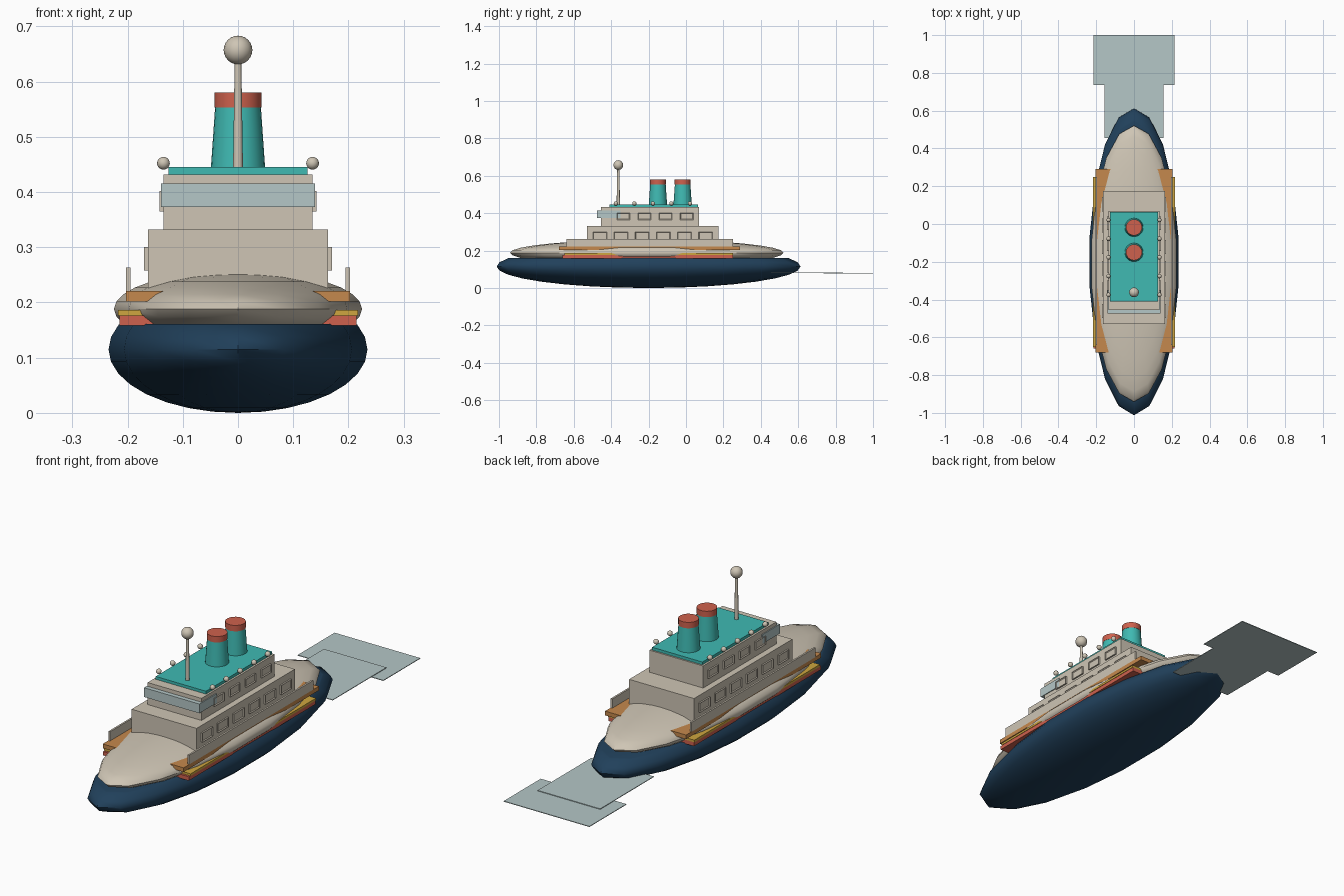
import bpy, bmesh, math
from mathutils import Matrix, Vector

old = bpy.data.objects.get("Cube")
if old:
    bpy.data.objects.remove(old, do_unlink=True)


def material(name, rgb):
    mat = bpy.data.materials.new(name)
    mat.use_nodes = True
    mat.diffuse_color = (*rgb, 1)
    for node in mat.node_tree.nodes:
        if node.type == 'BSDF_PRINCIPLED':
            node.inputs["Base Color"].default_value = (*rgb, 1)
    return mat


navy = material("navy", (0.015, 0.052, 0.105))
cream = material("cream", (0.62, 0.56, 0.46))
teal = material("teal", (0.05, 0.49, 0.45))
red = material("coral_red", (0.62, 0.12, 0.075))
wood = material("wood", (0.56, 0.25, 0.075))
yellow = material("yellow", (0.62, 0.38, 0.05))
glass = material("pale_blue", (0.46, 0.57, 0.57))


def finish(name, bm, mat, smooth=False):
    mesh = bpy.data.meshes.new(name)
    bmesh.ops.recalc_face_normals(bm, faces=bm.faces)
    bm.to_mesh(mesh)
    bm.free()
    mesh.materials.append(mat)
    obj = bpy.data.objects.new(name, mesh)
    bpy.context.collection.objects.link(obj)
    if smooth:
        bpy.ops.object.select_all(action='DESELECT')
        obj.select_set(True)
        bpy.context.view_layer.objects.active = obj
        bpy.ops.object.shade_smooth_by_angle(angle=math.radians(40))
    return obj


def box(name, mat, x, y, z):
    """Box from (low, high) ranges on each axis."""
    bm = bmesh.new()
    bmesh.ops.create_cube(bm, size=1)
    for v in bm.verts:
        v.co = Vector(r[0] if c < 0 else r[1] for c, r in zip(v.co, (x, y, z)))
    return finish(name, bm, mat)


def slab(name, mat, half, y, z):
    return box(name, mat, (-half, half), y, z)


def ball(name, mat, centre, radius):
    bm = bmesh.new()
    bmesh.ops.create_uvsphere(bm, u_segments=16, v_segments=12, radius=radius)
    bmesh.ops.translate(bm, verts=bm.verts, vec=centre)
    return finish(name, bm, mat, True)


def tube(name, mat, y, z0, z1, r0, r1, sides=24):
    bm = bmesh.new()
    bmesh.ops.create_cone(bm, cap_ends=True, segments=sides,
                          radius1=r0, radius2=r1, depth=z1 - z0)
    bmesh.ops.translate(bm, verts=bm.verts, vec=(0, y, (z0 + z1) / 2))
    return finish(name, bm, mat, True)


def ellipsoid(name, mat, centre, half, cut=None):
    """Stretched sphere with blunt ends, optionally sliced flat on top."""
    bm = bmesh.new()
    bmesh.ops.create_uvsphere(bm, u_segments=18, v_segments=16, radius=1)
    blunt = math.cos(math.pi / 18)
    bmesh.ops.scale(bm, verts=bm.verts, vec=(half[0], half[1] / blunt, half[2]))
    bmesh.ops.translate(bm, verts=bm.verts, vec=centre)
    if cut:
        bmesh.ops.bisect_plane(bm, geom=bm.verts[:] + bm.edges[:] + bm.faces[:],
                               plane_co=(0, 0, cut), plane_no=(0, 0, 1), clear_outer=True)
        bmesh.ops.holes_fill(bm, edges=[e for e in bm.edges if e.is_boundary])
    return finish(name, bm, mat, True)


# Hull and rounded upper body
ellipsoid("hull", navy, (0, -0.2, 0.117), (0.238, 0.8, 0.115), 0.163)
ellipsoid("upper_body", cream, (0, -0.21, 0.19), (0.228, 0.72, 0.07))

# Layered side decks poking out of the upper body
slab("red_band", red, 0.215, (-0.66, 0.25), (0.16, 0.178))
slab("yellow_band", yellow, 0.217, (-0.65, 0.25), (0.178, 0.188))
slab("promenade_deck", wood, 0.203, (-0.68, 0.29), (0.204, 0.223))

# Cabin tiers, bridge glass and roof
slab("lower_cabin", cream, 0.163, (-0.53, 0.175), (0.2, 0.334))
slab("upper_cabin", cream, 0.135, (-0.455, 0.07), (0.334, 0.434))
slab("bridge_glass", glass, 0.139, (-0.475, -0.35), (0.375, 0.417))
slab("roof_deck", teal, 0.126, (-0.41, 0.063), (0.434, 0.447))


def window(name, side, wall, y, z, w, h):
    """Raised frame with a slightly sunken pane."""
    xs = sorted((side * (wall - 0.01), side * (wall + 0.007)))
    obj = box(name, cream, xs, (y - w / 2, y + w / 2), (z - h / 2, z + h / 2))
    bm = bmesh.new()
    bm.from_mesh(obj.data)
    outer = [f for f in bm.faces if f.normal.x * side > 0.9]
    bmesh.ops.inset_region(bm, faces=outer, thickness=0.005, depth=0)
    bmesh.ops.translate(bm, verts=outer[0].verts, vec=(-side * 0.004, 0, 0))
    bm.to_mesh(obj.data)
    bm.free()


# Railings, windows and roof lamps on both sides
for side, label in ((1, "left"), (-1, "right")):
    box(f"{label}_railing", cream, sorted((side * 0.195, side * 0.203)),
        (-0.64, 0.25), (0.222, 0.265))
    for i in range(6):
        window(f"{label}_lower_window_{i}", side, 0.163, -0.46 + 0.113 * i, 0.281, 0.075, 0.042)
    for i in range(4):
        window(f"{label}_upper_window_{i}", side, 0.135, -0.335 + 0.113 * i, 0.385, 0.07, 0.037)
    for i in range(5):
        ball(f"{label}_roof_lamp_{i}", cream, (side * 0.135, -0.375 + 0.099 * i, 0.454), 0.0115)

# Funnels with red caps
for label, y in (("front", -0.15), ("rear", -0.018)):
    tube(f"{label}_funnel", teal, y, 0.447, 0.555, 0.049, 0.0415)
    tube(f"{label}_funnel_cap", red, y, 0.555, 0.582, 0.0425, 0.0425)

# Mast with ball
tube("mast", cream, -0.362, 0.447, 0.64, 0.009, 0.006, 12)
ball("mast_ball", cream, (0, -0.362, 0.659), 0.026)

# Flat wake plates behind the stern
slab("near_wake", glass, 0.157, (0.455, 0.84), (0.083, 0.086))
slab("far_wake", glass, 0.215, (0.735, 1.0), (0.08, 0.083))

# Rest the whole model on the ground
bpy.context.view_layer.update()
meshes = [o for o in bpy.context.collection.objects if o.type == 'MESH']
low = min(v.co.z for o in meshes for v in o.data.vertices)
for o in meshes:
    o.data.transform(Matrix.Translation((0, 0, -low)))
